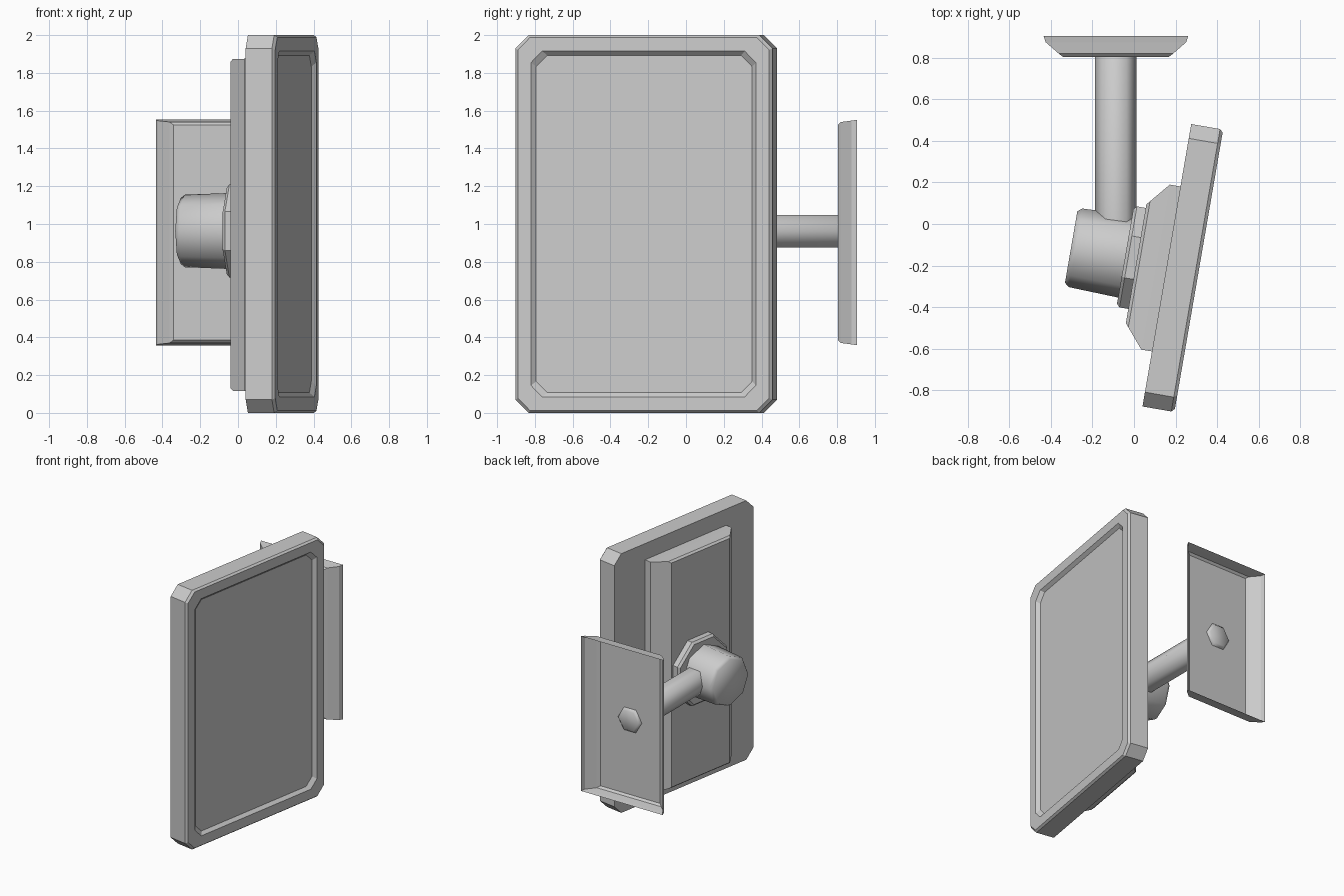
import bpy, bmesh, math
from mathutils import Matrix, Vector

if "Cube" in bpy.data.objects:
    bpy.data.objects.remove(bpy.data.objects["Cube"])


def frame(origin, right, up, out):
    m = Matrix((right, up, out)).transposed().to_4x4()
    m.translation = Vector(origin)
    return m


def rect(w, h, cut=0.0):
    """Rectangle outline with half sizes w, h and cut corners."""
    if cut == 0:
        return [(-w, -h), (w, -h), (w, h), (-w, h)]
    return [(-w + cut, -h), (w - cut, -h), (w, -h + cut), (w, h - cut),
            (w - cut, h), (-w + cut, h), (-w, h - cut), (-w, -h + cut)]


def ngon(r, sides, turn=0.0):
    return [(r * math.cos(turn + math.tau * i / sides),
             r * math.sin(turn + math.tau * i / sides)) for i in range(sides)]


def loft(name, matrix, rings, cap_first=True, smooth=False):
    """Skin a list of (outline, depth) rings; the last ring is always capped."""
    bm = bmesh.new()
    loops = [[bm.verts.new((x, y, d)) for x, y in pts] for pts, d in rings]
    for a, b in zip(loops, loops[1:]):
        for i in range(len(a)):
            j = (i + 1) % len(a)
            bm.faces.new((a[i], a[j], b[j], b[i]))
    if cap_first:
        bm.faces.new(loops[0][::-1])
    bm.faces.new(loops[-1])
    bmesh.ops.recalc_face_normals(bm, faces=bm.faces)
    me = bpy.data.meshes.new(name)
    bm.to_mesh(me)
    bm.free()
    ob = bpy.data.objects.new(name, me)
    bpy.context.collection.objects.link(ob)
    ob.matrix_world = matrix
    if smooth:
        bpy.ops.object.select_all(action='DESELECT')
        ob.select_set(True)
        bpy.context.view_layer.objects.active = ob
        bpy.ops.object.shade_smooth_by_angle(angle=math.radians(62))
    return ob


# Screen frame: turned ten degrees about z
t = math.radians(9.8)
U, N = Vector((math.sin(t), math.cos(t), 0)), Vector((math.cos(t), -math.sin(t), 0))
Z = Vector((0, 0, 1))
C = Vector((0.235, -0.212, 1.0))

# Screen panel with bevelled front rim and shallow recess
W, H = 0.69, 1.0
loft("screen_panel", frame(C, U, Z, N), [
    (rect(W, H, 0.07), -0.078),
    (rect(W, H, 0.07), 0.063),
    (rect(W - 0.015, H - 0.012, 0.066), 0.078),
    (rect(W - 0.086, H - 0.085, 0.06), 0.078),
    (rect(W - 0.11, H - 0.107, 0.06), 0.055)])

# Rear housing with chamfered long edges
loft("rear_housing", frame(C + U * -0.018 + Z * -0.005, U, Z, N), [
    (rect(0.403, 0.88), -0.07),
    (rect(0.403, 0.88), -0.13),
    (rect(0.308, 0.878), -0.21),
    (rect(0.29, 0.865), -0.225)])

# Collar and swivel joint
joint = frame(C + U * 0.008 + Z * -0.037, U, Z, N)
flat = math.pi / 8
loft("joint_collar", joint, [
    (ngon(0.267, 8, flat), -0.22),
    (ngon(0.267, 8, flat), -0.268),
    (ngon(0.25, 8, flat), -0.283)])
loft("swivel_joint", joint, [
    (ngon(0.202, 8), -0.26),
    (ngon(0.192, 8), -0.525),
    (ngon(0.175, 8), -0.547)], smooth=True)

# Six-sided arm reaching through the wall plate
wall = frame((-0.087, 0, 0.962), (1, 0, 0), (0, 0, 1), (0, -1, 0))
loft("support_arm", wall, [
    (ngon(0.1, 6), 0.06),
    (ngon(0.1, 6), -0.81),
    (ngon(0.082, 6), -0.825)], smooth=True)

# Wall plate: shallow tray, open at the back
loft("wall_plate", frame((-0.087, 0, 0.955), (1, 0, 0), (0, 0, 1), (0, -1, 0)), [
    (rect(0.348, 0.597), -0.905),
    (rect(0.338, 0.592), -0.875),
    (rect(0.275, 0.585), -0.82),
    (rect(0.255, 0.57), -0.805)], cap_first=False)
